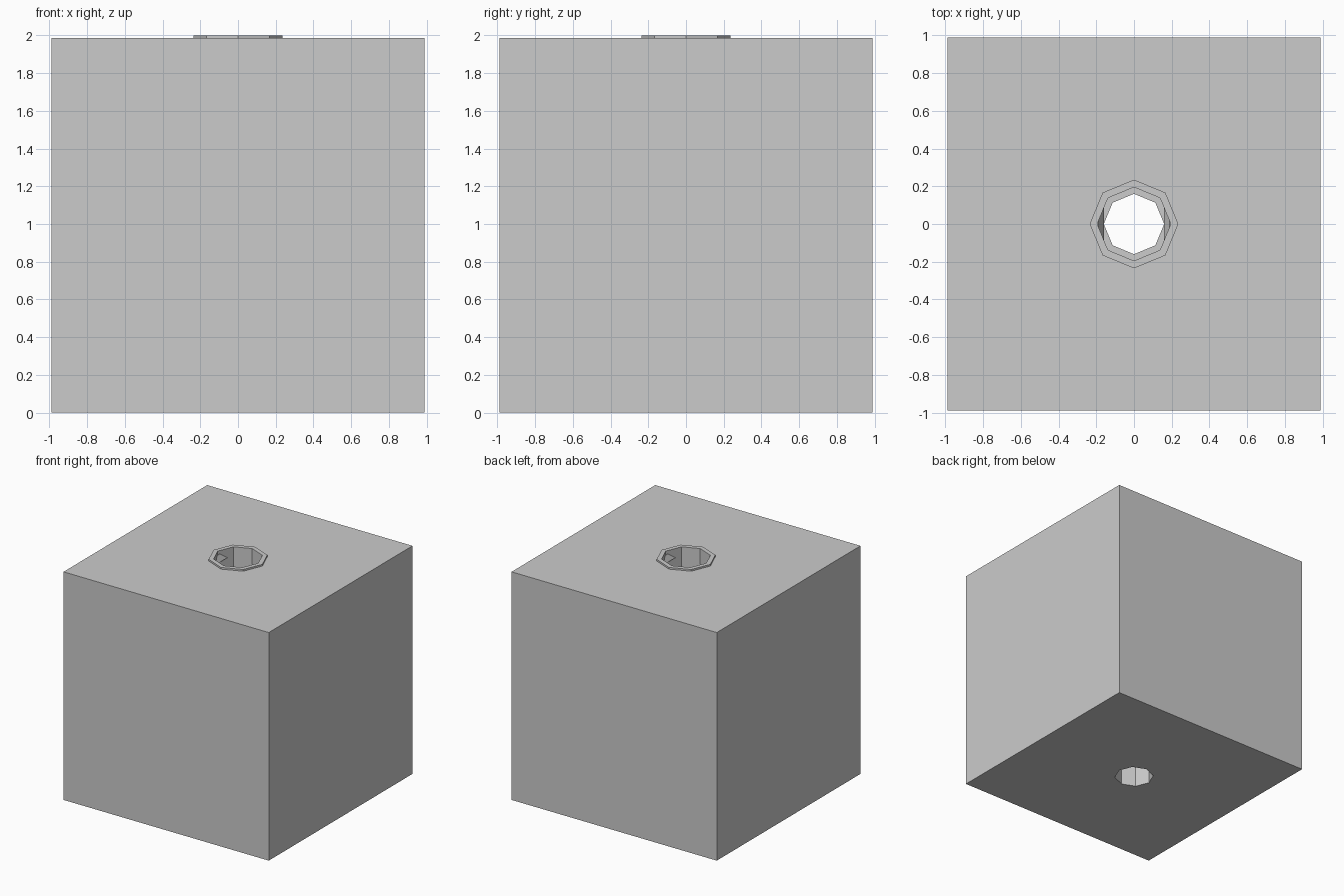
import bpy, bmesh, math

if "Cube" in bpy.data.objects:
    bpy.data.objects.remove(bpy.data.objects["Cube"])

HALF, TOP, RIM_TOP = 0.988, 1.985, 2.0
R_OUT, R_IN, R_LOW, LEDGE = 0.235, 0.195, 0.16, 1.0


def make_object(name, bm):
    bmesh.ops.recalc_face_normals(bm, faces=bm.faces)
    mesh = bpy.data.meshes.new(name)
    bm.to_mesh(mesh)
    bm.free()
    obj = bpy.data.objects.new(name, mesh)
    bpy.context.collection.objects.link(obj)
    return obj


def loop(bm, sides, radius, z, turn=0.0):
    return [bm.verts.new((radius * math.cos(turn + 2 * math.pi * i / sides),
                          radius * math.sin(turn + 2 * math.pi * i / sides), z))
            for i in range(sides)]


def bridge(bm, a, b):
    n = len(a)
    for i in range(n):
        bm.faces.new((a[i], a[(i + 1) % n], b[(i + 1) % n], b[i]))


def cap_with_hole(bm, square, octagon):
    # one corner fan plus one edge strip per quarter
    for k in range(4):
        o = [octagon[(2 * k + j) % 8] for j in range(3)]
        bm.faces.new((square[k], o[1], o[0]))
        bm.faces.new((square[k], o[2], o[1]))
        bm.faces.new((square[k], square[(k + 1) % 4], o[2]))


# Block with raised octagonal rim and stepped through-hole
bm = bmesh.new()
bottom = loop(bm, 4, HALF * math.sqrt(2), 0, math.pi / 4)
top = loop(bm, 4, HALF * math.sqrt(2), TOP, math.pi / 4)
bridge(bm, bottom, top)
hole = [loop(bm, 8, r, z) for r, z in (
    (R_OUT, TOP), (R_OUT, RIM_TOP), (R_IN, RIM_TOP),
    (R_IN, LEDGE), (R_LOW, LEDGE), (R_LOW, 0))]
for a, b in zip(hole, hole[1:]):
    bridge(bm, a, b)
cap_with_hole(bm, top, hole[0])
cap_with_hole(bm, bottom, hole[-1])
make_object("block_with_hole", bm)

# Small sloped catches in the left and right corners of the hole
bm = bmesh.new()
profile = [(-0.197, 1.97), (-0.187, 1.97), (-0.16, 1.92), (-0.197, 1.92)]
ends = [[bm.verts.new((x, y, z)) for x, z in profile] for y in (-0.085, 0.085)]
bridge(bm, *ends)
for e in ends:
    bm.faces.new(e)
catches = make_object("hole_catches", bm)
mirror = catches.modifiers.new("mirror", 'MIRROR')
mirror.use_axis[0] = True
